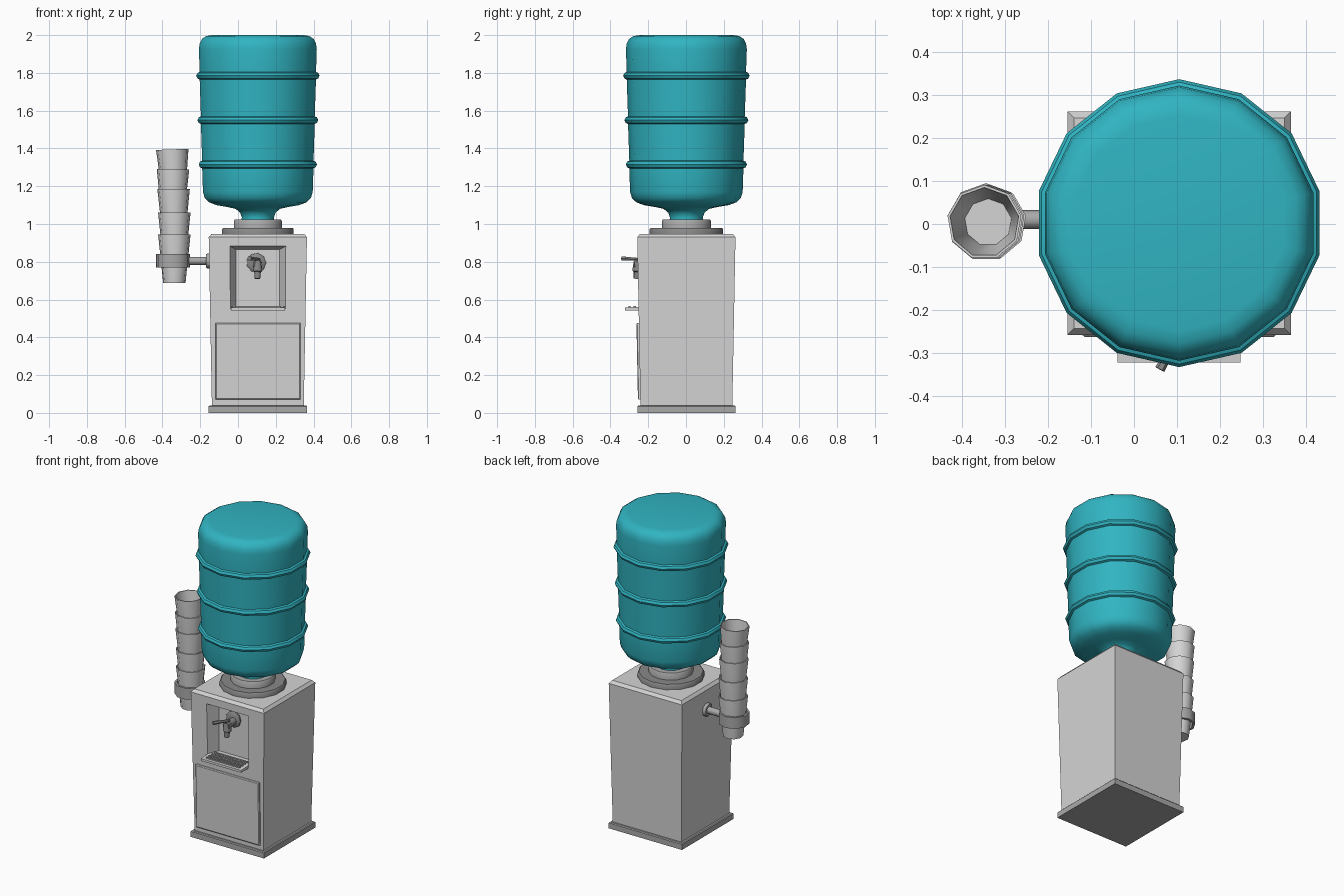
import bpy, bmesh, math
from mathutils import Vector, Matrix

if "Cube" in bpy.data.objects:
    bpy.data.objects.remove(bpy.data.objects["Cube"])

CX, CY = 0.105, 0.002          # axis of cabinet and bottle


def material(name, rgb):
    m = bpy.data.materials.new(name)
    m.diffuse_color = (*rgb, 1)
    m.use_nodes = True
    m.node_tree.nodes["Principled BSDF"].inputs["Base Color"].default_value = m.diffuse_color
    return m


WHITE = material("light_grey_plastic", (0.66, 0.66, 0.66))
MID = material("mid_grey_plastic", (0.40, 0.40, 0.40))
DARK = material("dark_grey_plastic", (0.25, 0.25, 0.25))
TEAL = material("teal_bottle", (0.03, 0.46, 0.54))


def loft(name, rings, mat, closed=False, smooth=None):
    """Skin a list of vertex rings, capping the ends unless closed."""
    bm = bmesh.new()
    rows = [[bm.verts.new(p) for p in ring] for ring in rings]
    n = len(rows[0])
    pairs = list(zip(rows, rows[1:])) + ([(rows[-1], rows[0])] if closed else [])
    for a, b in pairs:
        for i in range(n):
            j = (i + 1) % n
            bm.faces.new((a[i], a[j], b[j], b[i]))
    if not closed:
        bm.faces.new(rows[0][::-1])
        bm.faces.new(rows[-1])
    bmesh.ops.recalc_face_normals(bm, faces=bm.faces)
    me = bpy.data.meshes.new(name)
    bm.to_mesh(me)
    bm.free()
    me.materials.append(mat)
    ob = bpy.data.objects.new(name, me)
    bpy.context.collection.objects.link(ob)
    if smooth:
        bpy.ops.object.select_all(action='DESELECT')
        ob.select_set(True)
        bpy.context.view_layer.objects.active = ob
        bpy.ops.object.shade_smooth_by_angle(angle=math.radians(smooth))
    return ob


def lathe(name, profile, n, x, y, mat, closed=False, smooth=42):
    def ring(r, z):
        return [(x + r * math.cos(math.pi / 2 + i * math.tau / n),
                 y + r * math.sin(math.pi / 2 + i * math.tau / n), z) for i in range(n)]
    return loft(name, [ring(r, z) for r, z in profile], mat, closed, smooth)


def rod(name, stops, start, end, n, mat):
    """Round bar between two points; stops are (fraction, radius)."""
    a, b = Vector(start), Vector(end)
    q = (b - a).to_track_quat('Z', 'Y')
    rings = [[a.lerp(b, t) + q @ Vector((r * math.cos(i * math.tau / n),
                                         r * math.sin(i * math.tau / n), 0))
              for i in range(n)] for t, r in stops]
    return loft(name, rings, mat, smooth=46)


def rect_z(half, z):
    return [(CX + sx * half, CY + sy * half, z)
            for sx, sy in ((-1, -1), (1, -1), (1, 1), (-1, 1))]


def rect_y(x0, x1, z0, z1, y0, y1):
    """Upright rectangle whose y runs from y0 (bottom) to y1 (top)."""
    return [(x0, y0, z0), (x1, y0, z0), (x1, y1, z1), (x0, y1, z1)]


def front(z):
    """y of the tapering cabinet front at height z."""
    return CY - (0.243 + 0.017 * (z - 0.04) / 0.89)


# Cabinet: tapered box with chamfered top, on a base plate
loft("base_plate", [rect_z(0.26, 0), rect_z(0.26, 0.035), rect_z(0.255, 0.04)], MID)
cabinet = loft("cabinet", [rect_z(0.243, 0.03), rect_z(0.26, 0.93),
                           rect_z(0.245, 0.948)], WHITE)

# Dispensing recess cut with a tapered block
yb = -0.18
cutter = loft("recess_cutter", [rect_y(-0.06, 0.27, 0.545, 0.90, -0.30, -0.30),
                                rect_y(-0.042, 0.252, 0.55, 0.882, -0.255, -0.255),
                                rect_y(-0.01, 0.22, 0.56, 0.865, yb, yb)], WHITE)
mod = cabinet.modifiers.new("recess", 'BOOLEAN')
mod.object = cutter
mod.operation = 'DIFFERENCE'
mod.solver = 'EXACT'
bpy.context.view_layer.objects.active = cabinet
bpy.ops.object.modifier_apply(modifier=mod.name)
bpy.data.objects.remove(cutter)

# Door following the slope of the front
d0, d1 = 0.07, 0.475
loft("door", [rect_y(-0.12, 0.33, d0, d1, front(d0) + 0.01, front(d1) + 0.01),
              rect_y(-0.12, 0.33, d0, d1, front(d0) - 0.009, front(d1) - 0.009),
              rect_y(-0.115, 0.325, d0 + 0.005, d1 - 0.005,
                     front(d0) - 0.013, front(d1) - 0.013)], WHITE)

# Drip tray with slats
loft("drip_tray", [rect_y(-0.008, 0.218, 0.545, 0.562, yb, yb),
                   rect_y(-0.038, 0.248, 0.543, 0.562, -0.25, -0.25),
                   rect_y(-0.038, 0.248, 0.543, 0.558, -0.322, -0.322)], WHITE)
for i in range(4):
    y = -0.305 + i * 0.027
    loft("tray_slat", [rect_y(-0.015, 0.225, 0.555, 0.567, y, y),
                       rect_y(-0.015, 0.225, 0.555, 0.567, y + 0.012, y + 0.012)], MID)

# Tap: flange, barrel, spout, lever
rod("tap_flange", [(0, 0.052), (0.6, 0.052), (1, 0.04)],
    (CX - 0.008, yb + 0.005, 0.795), (CX - 0.008, yb - 0.018, 0.795), 9, DARK)
rod("tap_barrel", [(0, 0.022), (1, 0.024)], (CX, yb, 0.79), (CX, -0.272, 0.785), 9, DARK)
rod("tap_spout", [(0, 0.022), (0.55, 0.026), (0.6, 0.018), (1, 0.015)],
    (CX, -0.255, 0.80), (CX - 0.002, -0.262, 0.71), 9, DARK)
rod("tap_stem", [(0, 0.011), (1, 0.009)], (CX, -0.255, 0.79), (CX, -0.257, 0.818), 8, DARK)
rod("tap_lever", [(0, 0.008), (0.5, 0.009), (1, 0.012)],
    (CX + 0.008, -0.245, 0.813), (CX - 0.045, -0.338, 0.818), 6, DARK)

# Collar under the bottle
lathe("lower_collar", [(0.195, 0.94), (0.195, 0.972), (0.188, 0.98)], 14, CX, CY, DARK)
lathe("upper_collar", [(0.13, 0.97), (0.13, 1.017), (0.125, 1.023), (0.10, 1.023)],
      14, CX, CY, MID)

# Bottle: neck, shoulder, three hoops, rounded top
profile = [(0.09, 1.01), (0.087, 1.035), (0.096, 1.06), (0.12, 1.08), (0.165, 1.09),
           (0.225, 1.1), (0.265, 1.115), (0.288, 1.137), (0.298, 1.17)]
for z in (1.315, 1.55, 1.785):
    r = 0.298 + 0.022 * (z - 1.17) / 0.76
    profile += [(r, z - 0.02), (r + 0.012, z - 0.015), (r + 0.019, z),
                (r + 0.012, z + 0.015), (r, z + 0.02)]
profile += [(0.32, 1.925), (0.316, 1.955), (0.303, 1.98), (0.28, 1.995), (0.25, 2.0)]
lathe("bottle", profile, 14, CX, CY, TEAL)

# Cup holder: wall flange, arm and ring
HX, HY = -0.344, 0.004
rod("holder_flange", [(0, 0.042), (0.7, 0.042), (1, 0.035)],
    (-0.145, 0.01, 0.805), (-0.17, 0.01, 0.805), 10, MID)
rod("holder_arm", [(0, 0.022), (1, 0.022)], (-0.15, 0.01, 0.805), (-0.262, 0.01, 0.805), 10, MID)
lathe("holder_ring", [(0.091, 0.77), (0.091, 0.842), (0.078, 0.842), (0.076, 0.77)],
      9, HX, HY, MID, closed=True)

# Stack of nested cups, each leaning a little
cups = ((0.945, -0.337, 0), (1.06, -0.337, 0), (1.185, -0.341, -0.5),
        (1.29, -0.344, 0.5), (1.395, -0.348, -2))
for top, x, lean in cups:
    cup = lathe("cup", [(0.06, -0.258), (0.087, -0.003), (0.087, 0.0), (0.081, 0.0),
                        (0.055, -0.25)], 9, 0, 0, WHITE)
    cup.matrix_world = (Matrix.Translation((x, HY, top))
                        @ Matrix.Rotation(math.radians(lean), 4, 'Y'))
